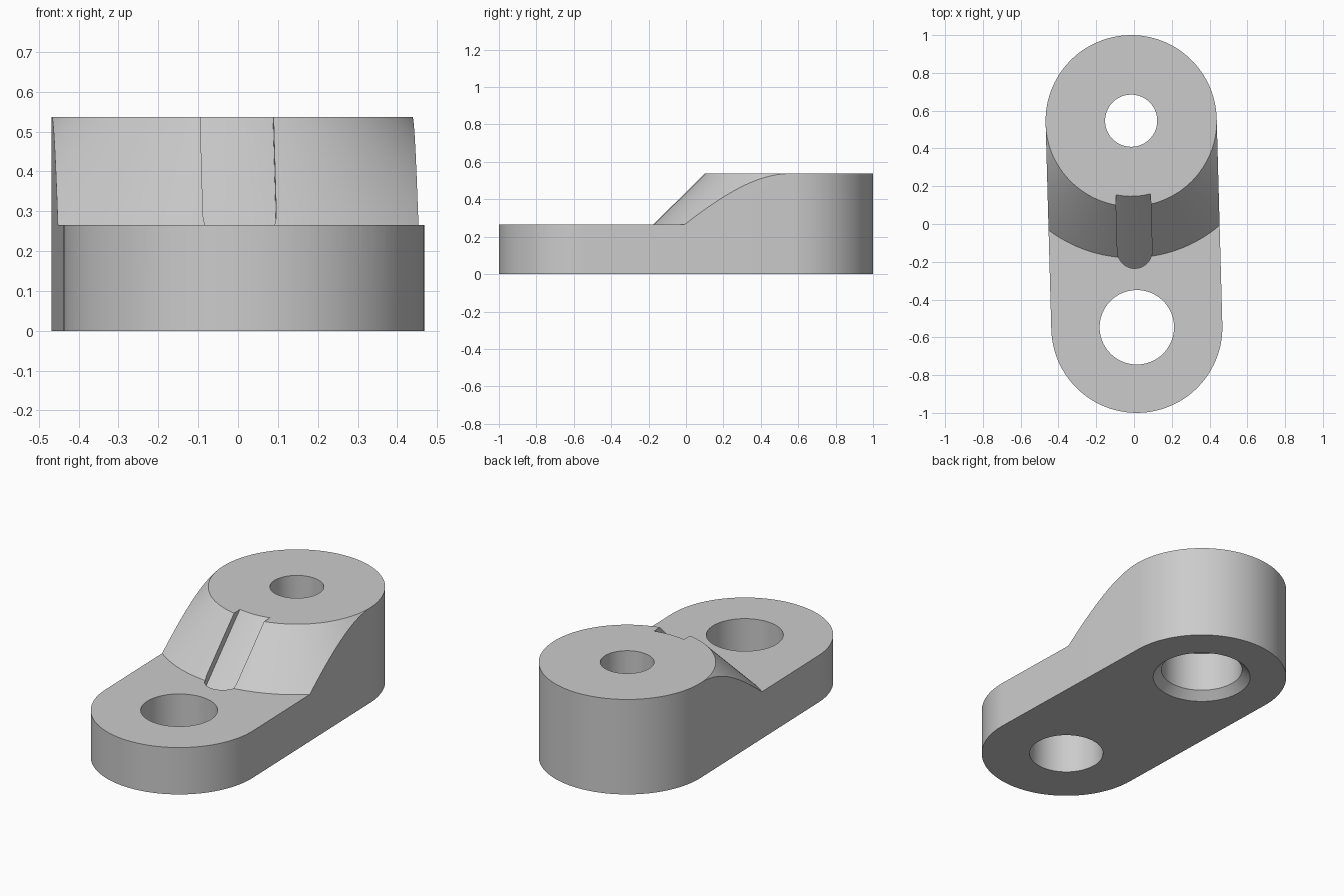
import bpy, bmesh, math
from mathutils import Matrix

if "Cube" in bpy.data.objects:
    bpy.data.objects.remove(bpy.data.objects["Cube"])

REACH = 0.547      # distance of each lobe centre from the middle
RADIUS = 0.453     # lobe radius
TOP, SLAB = 0.537, 0.265
TILT = Matrix.Rotation(math.atan2(0.015, REACH), 4, "Z")


def finish(name, bm):
    """Clean up a mesh, turn it along the link axis and link it."""
    bmesh.ops.remove_doubles(bm, verts=bm.verts, dist=1e-5)
    bmesh.ops.recalc_face_normals(bm, faces=bm.faces)
    bm.transform(TILT)
    mesh = bpy.data.meshes.new(name)
    bm.to_mesh(mesh)
    bm.free()
    ob = bpy.data.objects.new(name, mesh)
    bpy.context.collection.objects.link(ob)
    return ob


def capsule(name, y_front, y_back, r, z0, z1, steps=64):
    """Upright prism with a rounded-end outline."""
    bm = bmesh.new()
    outline = []
    for y, start in ((y_back, 0), (y_front, math.pi)):
        for i in range(steps + 1):
            a = start + math.pi * i / steps
            outline.append(bm.verts.new((r * math.cos(a), y + r * math.sin(a), z0)))
    base = bm.faces.new(outline)
    ext = bmesh.ops.extrude_face_region(bm, geom=[base])["geom"]
    top = [v for v in ext if isinstance(v, bmesh.types.BMVert)]
    bmesh.ops.translate(bm, verts=top, vec=(0, 0, z1 - z0))
    return finish(name, bm)


def lathe(name, profile, y, half=False, steps=128):
    """Turn a closed (radius, z) profile; half keeps only the front side."""
    bm = bmesh.new()
    sweep = math.pi if half else 2 * math.pi
    rings = []
    for i in range(steps + 1):
        a = math.pi + sweep * i / steps
        rings.append([bm.verts.new((r * math.cos(a), y + r * math.sin(a), z))
                      for r, z in profile])
    n = len(profile)
    for a, b in zip(rings, rings[1:]):
        for j in range(n):
            k = (j + 1) % n
            if profile[j][0] + profile[k][0] > 0:
                bm.faces.new((a[j], a[k], b[k], b[j]))
    if half:
        bm.faces.new(rings[0])
        bm.faces.new(rings[-1])
    return finish(name, bm)


def cut(target, cutter):
    """Subtract the cutter from the target and discard it."""
    mod = target.modifiers.new("cut", "BOOLEAN")
    mod.operation = "DIFFERENCE"
    mod.solver = "EXACT"
    mod.object = cutter
    bpy.context.view_layer.objects.active = target
    bpy.ops.object.modifier_apply(modifier=mod.name)
    bpy.data.objects.remove(cutter)


# Link body at full height
body = capsule("link_body", -REACH, REACH, RADIUS, 0, TOP)

# Lower the front lobe, leaving a conical ramp around the rear boss
edge = RADIUS + 0.0005
cut(body, lathe("ramp_cutter", [
    (edge - 0.1, TOP + 0.1), (edge + TOP - SLAB, SLAB),
    (2, SLAB), (2, TOP + 0.1)], REACH, half=True))

# Round-ended groove, its floor parallel to the ramp
groove = capsule("groove_cutter", -0.143, 0.25, 0.092, 0.05, 0.6, 24)
cut(groove, lathe("groove_floor", [
    (0, 0), (0.4 + TOP, 0), (0.3, TOP + 0.1), (0, TOP + 0.1)], REACH))
cut(body, groove)

# Plain front hole
cut(body, lathe("front_hole", [
    (0, -0.1), (0.197, -0.1), (0.197, 0.4), (0, 0.4)], -REACH))

# Rear hole with a chamfered counterbore underneath
cut(body, lathe("rear_hole", [
    (0, -0.05), (0.31, -0.05), (0.216, 0.044), (0.216, 0.27),
    (0.138, 0.27), (0.138, 0.7), (0, 0.7)], REACH))

# Material and shading
grey = bpy.data.materials.new("plain_grey")
grey.use_nodes = True
colour = (0.6, 0.6, 0.6, 1)
grey.diffuse_color = colour
grey.node_tree.nodes["Principled BSDF"].inputs["Base Color"].default_value = colour
body.data.materials.clear()
body.data.materials.append(grey)
for poly in body.data.polygons:
    poly.material_index = 0

bpy.ops.object.select_all(action="DESELECT")
body.select_set(True)
bpy.context.view_layer.objects.active = body
bpy.ops.object.shade_smooth_by_angle(angle=math.radians(25))
